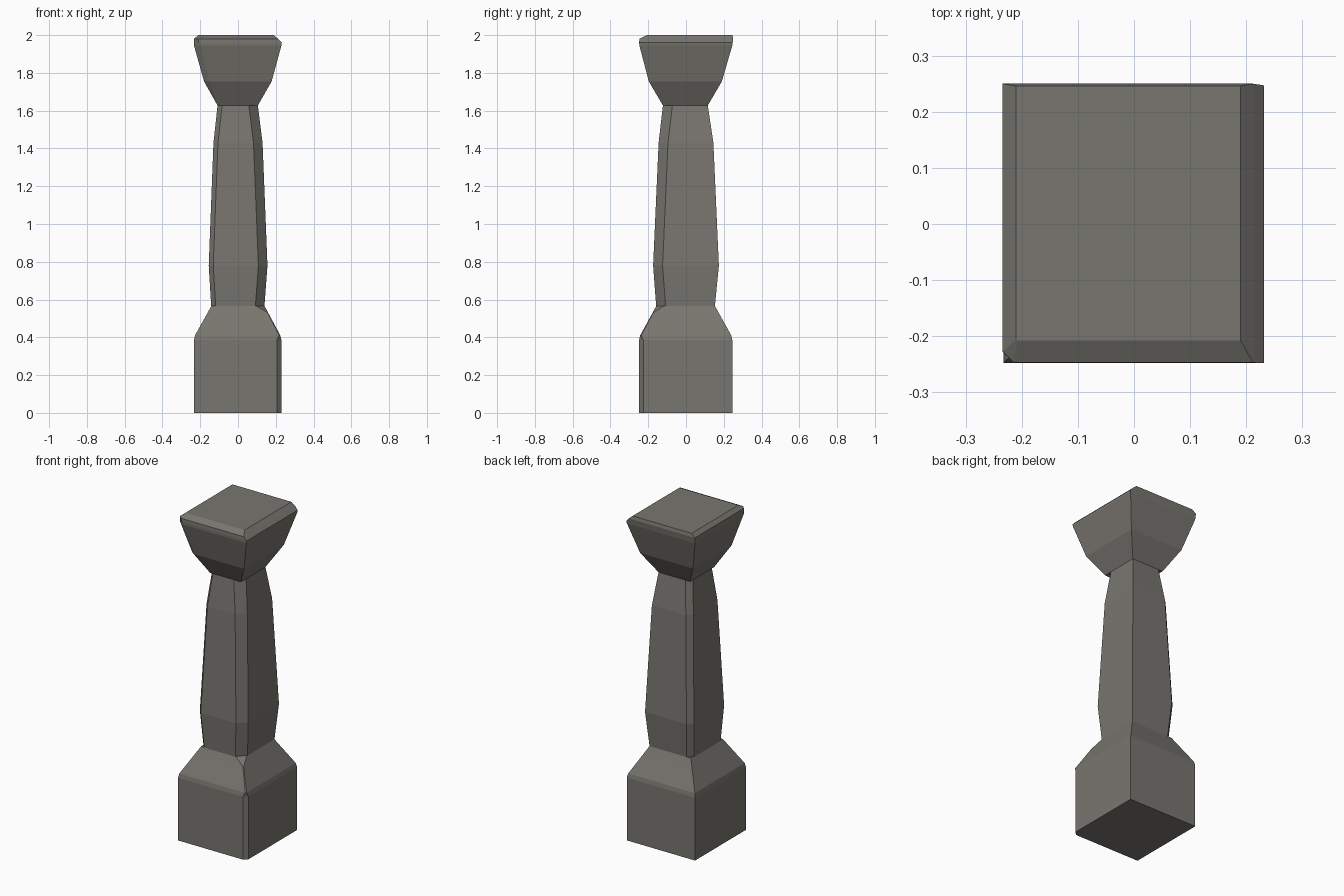
import bpy, bmesh

if "Cube" in bpy.data.objects:
    bpy.data.objects.remove(bpy.data.objects["Cube"])

stone = bpy.data.materials.new("grey stone")
stone.diffuse_color = (0.19, 0.18, 0.16, 1)
stone.use_nodes = True
stone.node_tree.nodes["Principled BSDF"].inputs["Base Color"].default_value = stone.diffuse_color


def ring(z, x0, x1, y0, y1, fl=None, fr=None, bl=None):
    """Rectangle at height z; each named corner may be cut by (dx, dy)."""
    pts = []
    pts += [(x0, y0 + fl[1]), (x0 + fl[0], y0)] if fl else [(x0, y0)]
    pts += [(x1 - fr[0], y0), (x1, y0 + fr[1])] if fr else [(x1, y0)]
    pts += [(x1, y1)]
    pts += [(x0 + bl[0], y1), (x0, y1 - bl[1])] if bl else [(x0, y1)]
    return [(x, y, z) for x, y in pts]


def loft(name, rings):
    """Skin matching rings into a closed flat-shaded solid."""
    bm = bmesh.new()
    loops = [[bm.verts.new(p) for p in r] for r in rings]
    n = len(loops[0])
    for a, b in zip(loops, loops[1:]):
        for i in range(n):
            j = (i + 1) % n
            bm.faces.new((a[i], a[j], b[j], b[i]))
    bm.faces.new(loops[0][::-1])
    bm.faces.new(loops[-1])
    bmesh.ops.recalc_face_normals(bm, faces=bm.faces)
    me = bpy.data.meshes.new(name)
    bm.to_mesh(me)
    bm.free()
    me.materials.append(stone)
    ob = bpy.data.objects.new(name, me)
    bpy.context.collection.objects.link(ob)


# Base block with sloped shoulders and one chipped front corner
loft("base", [
    ring(0, -.233, .23, -.248, .245, fr=(.024, .022)),
    ring(.385, -.233, .23, -.248, .245, fr=(.024, .022)),
    ring(.41, -.228, .224, -.243, .240, fr=(.006, .006)),
    ring(.53, -.161, .160, -.177, .173, fr=(.003, .003)),
    ring(.567, -.14, .14, -.157, .153, fr=(.045, .042)),
])

# Swelling shaft with three cut corners
cuts = dict(fl=(.024, .026), fr=(.048, .05), bl=(.03, .03))
loft("shaft", [
    ring(.565, -.142, .14, -.158, .153, **cuts),
    ring(.78, -.155, .156, -.174, .174, **cuts),
    ring(1.43, -.13, .13, -.145, .145, **cuts),
    ring(1.63, -.108, .105, -.122, .115, **cuts),
])

# Flared capital with worn top edges and one cut corner
loft("capital", [
    ring(1.627, -.108, .105, -.122, .115, fl=(.003, .003)),
    ring(1.755, -.18, .178, -.197, .19, fl=(.03, .012)),
    ring(1.945, -.233, .23, -.247, .245, fl=(.033, .02)),
    ring(1.96, -.234, .232, -.248, .247, fl=(.028, .02)),
    ring(1.98, -.234, .212, -.247, .25, fl=(.02, .02)),
    ring(2.0, -.21, .19, -.208, .246, fl=(.002, .002)),
])
